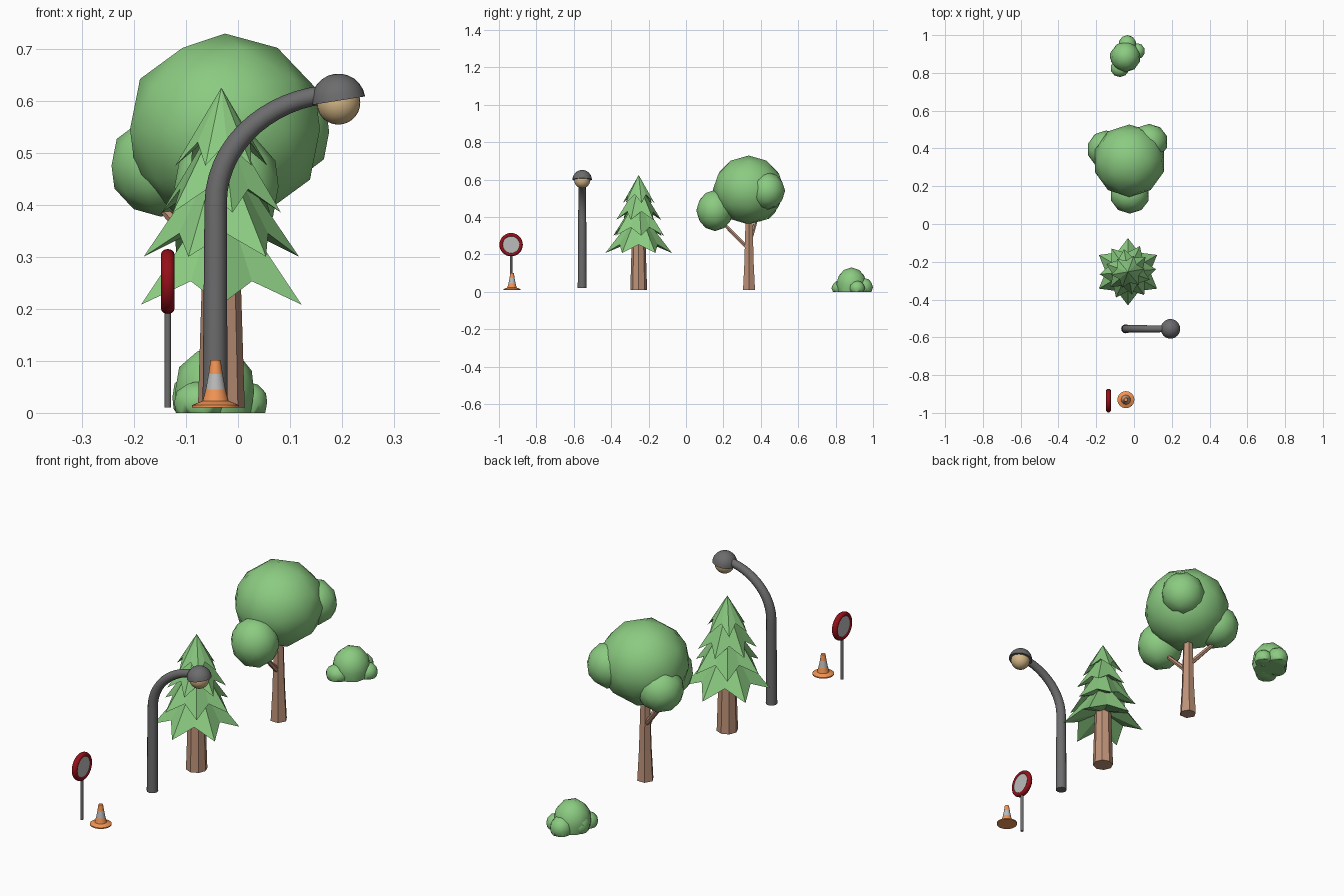
import bpy, bmesh, math
from mathutils import Vector, Matrix

if "Cube" in bpy.data.objects:
    bpy.data.objects.remove(bpy.data.objects["Cube"])


def mat(name, r, g, b):
    m = bpy.data.materials.new(name)
    m.diffuse_color = (r, g, b, 1)
    m.use_nodes = True
    m.node_tree.nodes["Principled BSDF"].inputs["Base Color"].default_value = m.diffuse_color
    return m


GREEN = mat("leaf_green", .26, .6, .22)
BROWN = mat("bark_brown", .52, .29, .19)
ORANGE = mat("cone_orange", .9, .3, .09)
RED = mat("sign_red", .3, .005, .01)
DARK = mat("dark_grey", .15, .15, .155)
LIGHT = mat("light_grey", .5, .5, .5)
WARM = mat("warm_glass", .66, .47, .24)


def finish(name, bm, material, loc=(0, 0, 0), smooth=None):
    bmesh.ops.recalc_face_normals(bm, faces=bm.faces)
    me = bpy.data.meshes.new(name)
    bm.to_mesh(me)
    bm.free()
    ob = bpy.data.objects.new(name, me)
    bpy.context.collection.objects.link(ob)
    ob.location = loc
    me.materials.append(material)
    if smooth:
        bpy.ops.object.select_all(action='DESELECT')
        ob.select_set(True)
        bpy.context.view_layer.objects.active = ob
        bpy.ops.object.shade_smooth_by_angle(angle=math.radians(smooth))
    return ob


def lathe(name, profile, n, material, loc, smooth=None, closed=False):
    """Turn (radius, height) points around z; ends capped, or profile closed into a ring."""
    bm = bmesh.new()
    rings = [[bm.verts.new((r * math.cos(2 * math.pi * i / n), r * math.sin(2 * math.pi * i / n), z))
              for i in range(n)] for r, z in profile]
    pairs = list(zip(rings, rings[1:])) + ([(rings[-1], rings[0])] if closed else [])
    for a, b in pairs:
        for i in range(n):
            j = (i + 1) % n
            bm.faces.new((a[i], a[j], b[j], b[i]))
    if not closed:
        bm.faces.new(rings[0])
        bm.faces.new(rings[-1])
    return finish(name, bm, material, loc, smooth)


def blob(name, center, size, cut=False):
    """Low-poly leaf clump, optionally cut flat at the ground."""
    bm = bmesh.new()
    bmesh.ops.create_icosphere(bm, subdivisions=2, radius=1,
                               matrix=Matrix.Translation(center) @ Matrix.Diagonal((*size, 1)))
    if cut:
        bmesh.ops.bisect_plane(bm, geom=bm.verts[:] + bm.edges[:] + bm.faces[:],
                               plane_co=(0, 0, 0), plane_no=(0, 0, -1), clear_outer=True)
        bmesh.ops.holes_fill(bm, edges=[e for e in bm.edges if e.is_boundary])
    finish(name, bm, GREEN, smooth=50)


def branch(name, a, b, r):
    a, b = Vector(a), Vector(b)
    ob = lathe(name, [(r, 0), (r * .75, (b - a).length)], 6, BROWN, a)
    ob.rotation_euler = (b - a).to_track_quat('Z', 'Y').to_euler()


def star_tier(name, apex, tip_z, tip_r, turn, loc):
    """Six-pointed drooping skirt with a hollow underside."""
    bm = bmesh.new()
    top = bm.verts.new((0, 0, apex))
    under = bm.verts.new((0, 0, tip_z + .075))
    ring = []
    for i in range(12):
        r, z = (tip_r, tip_z) if i % 2 == 0 else (tip_r * .66, tip_z + .045)
        a = math.radians(turn + 30 * i)
        ring.append(bm.verts.new((r * math.cos(a), r * math.sin(a), z)))
    for i in range(12):
        j = (i + 1) % 12
        bm.faces.new((ring[i], ring[j], top))
        bm.faces.new((ring[j], ring[i], under))
    finish(name, bm, GREEN, loc)


# Round traffic sign facing sideways
SX, SY, SZ = -.135, -.935, .2525
lathe("sign_pole", [(.0065, .01), (.0065, .2)], 12, DARK, (SX, SY, 0), 40)
rim = [(.052 + .0105 * math.cos(a), .013 * math.sin(a))
       for a in (2 * math.pi * k / 12 for k in range(12))]
for ob in (lathe("sign_rim", rim, 32, RED, (SX, SY, SZ), 60, closed=True),
           lathe("sign_face", [(.047, -.009), (.047, .009)], 32, LIGHT, (SX, SY, SZ), 40)):
    ob.rotation_euler = (0, math.pi / 2, 0)

# Traffic cone
C = (-.043, -.93, 0)
lathe("cone_base", [(.045, .01), (.045, .015), (.033, .02), (.025, .023), (.019, .045)], 24, ORANGE, C, 40)
lathe("cone_band", [(.019, .045), (.0135, .075)], 24, LIGHT, C, 40)
lathe("cone_tip", [(.0135, .075), (.0095, .102)], 24, ORANGE, C, 40)

# Street lamp: tapered bent post
cu = bpy.data.curves.new("lamp_post", 'CURVE')
cu.dimensions = '3D'
cu.bevel_depth = 1
cu.bevel_resolution = 4
cu.resolution_u = 14
cu.use_fill_caps = True
sp = cu.splines.new('BEZIER')
sp.bezier_points.add(2)
path = [((-.044, .02), (-.044, -.05), (-.044, .12), .024),
        ((-.043, .40), (-.043, .28), (-.043, .53), .0215),
        ((.185, .612), (.08, .612), (.25, .612), .0175)]
for p, (co, left, right, rad) in zip(sp.bezier_points, path):
    p.handle_left_type = p.handle_right_type = 'FREE'
    p.co = (co[0], 0, co[1])
    p.handle_left = (left[0], 0, left[1])
    p.handle_right = (right[0], 0, right[1])
    p.radius = rad
cu.materials.append(DARK)
post = bpy.data.objects.new("lamp_post", cu)
post.location = (0, -.555, 0)
bpy.context.collection.objects.link(post)
bpy.ops.object.select_all(action='DESELECT')
post.select_set(True)
bpy.context.view_layer.objects.active = post
bpy.ops.object.convert(target='MESH')
bpy.ops.object.shade_smooth_by_angle(angle=math.radians(50))

# Lamp shade and bulb
arc = [math.radians(a) for a in (0, 15, 30, 45, 60, 75, 88)]
shade = lathe("lamp_shade", [(.052 * math.cos(a), .052 * math.sin(a)) for a in arc],
              24, DARK, (.193, -.555, .6), 40)
shade.rotation_euler = (0, math.radians(-9), 0)
bm = bmesh.new()
bmesh.ops.create_uvsphere(bm, u_segments=24, v_segments=14, radius=.042)
finish("lamp_bulb", bm, WARM, (.193, -.555, .596), 40)

# Pine tree
P = (-.032, -.253, 0)
lathe("pine_trunk", [(.045, .01), (.036, .3)], 8, BROWN, P)
for k, tier in enumerate([(.44, .208, .178, 90), (.52, .30, .15, 65),
                          (.58, .385, .122, 100), (.625, .475, .09, 70)]):
    star_tier(f"pine_tier_{k + 1}", *tier, P)

# Round tree
lathe("tree_trunk", [(.037, .01), (.029, .15), (.021, .4)], 6, BROWN, (-.03, .337, 0))
branch("tree_branch_front", (-.03, .33, .235), (-.025, .19, .375), .012)
branch("tree_branch_side", (-.035, .34, .265), (-.15, .38, .4), .012)
blob("tree_crown", (-.025, .335, .545), (.192, .192, .184))
blob("tree_clump_front", (-.022, .155, .435), (.105, .1, .11))
blob("tree_clump_left", (-.148, .395, .475), (.1, .1, .098))
blob("tree_clump_right", (.08, .435, .54), (.1, .095, .1))

# Bush, cut flat at the ground
for k, (c, s) in enumerate([((-.045, .885, .04), (.08, .082, .091)),
                            ((-.035, .95, .025), (.048, .05, .05)),
                            ((.018, .915, .02), (.04, .042, .04)),
                            ((-.075, .825, .02), (.05, .047, .042)),
                            ((-.088, .89, .03), (.04, .045, .05))]):
    blob(f"bush_clump_{k + 1}", c, s, cut=True)
